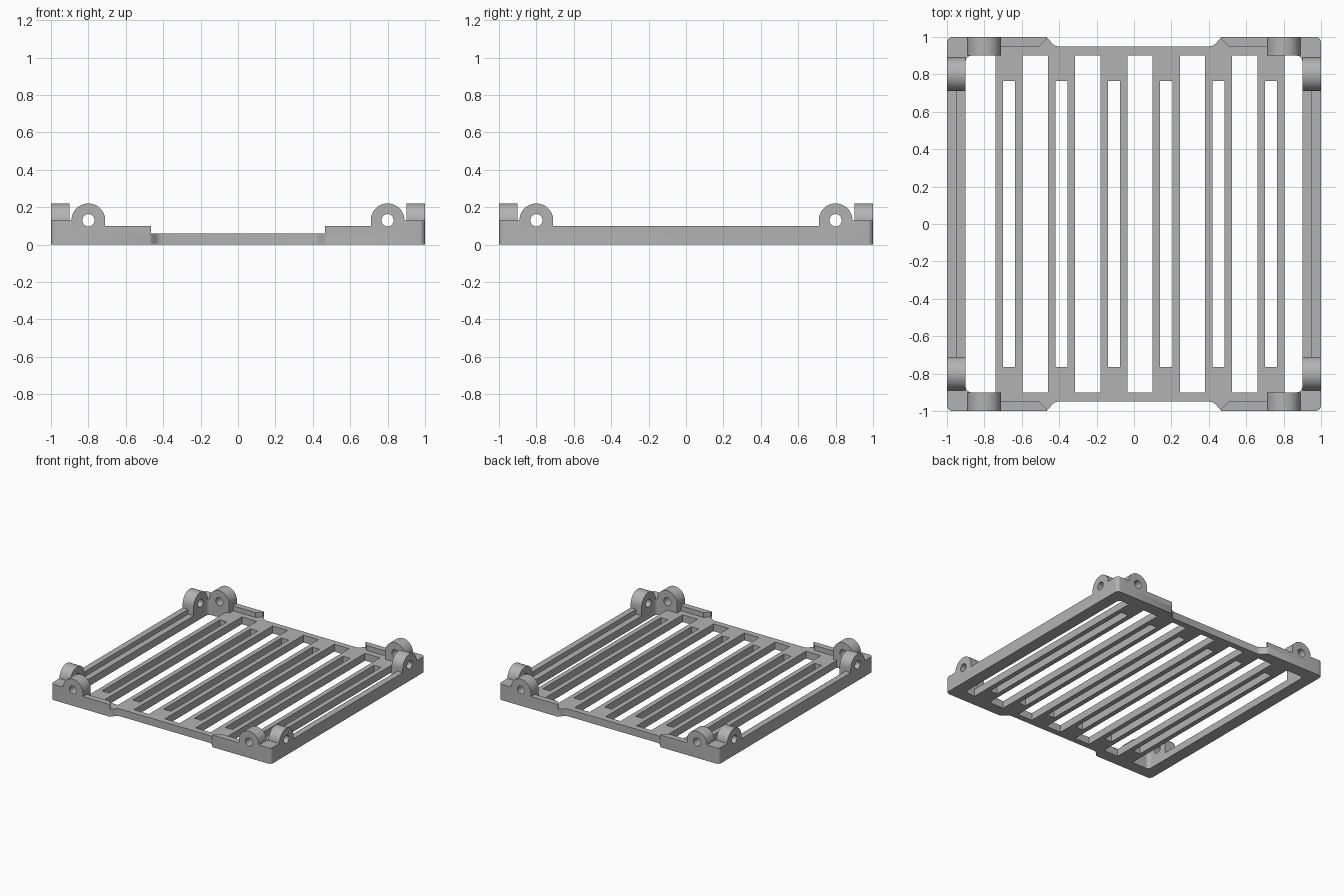
import bpy, bmesh
from math import sin, cos, pi, radians
from mathutils import Matrix, Vector

cube = bpy.data.objects.get("Cube")
if cube:
    bpy.data.objects.remove(cube)

GREY = (0.45, 0.45, 0.45, 1)
mat = bpy.data.materials.new("plain grey")
mat.use_nodes = True
mat.diffuse_color = GREY
mat.node_tree.nodes["Principled BSDF"].inputs["Base Color"].default_value = GREY

BASE, RIM, CORNER = 0.06, 0.10, 0.13    # heights of the floor, rim and corner
INNER, STEP = 0.90, 0.95                # inner edge of frame, inner edge of rim


def arc(cx, cy, r, a0, a1, n=8):
    return [(cx + r * cos(radians(a0 + (a1 - a0) * i / n)),
             cy + r * sin(radians(a0 + (a1 - a0) * i / n))) for i in range(n + 1)]


def rect(x0, x1, y0, y1):
    return [(x0, y0), (x1, y0), (x1, y1), (x0, y1)]


def prism(name, loops, z0, z1, matrix=Matrix()):
    """Extrude a flat outline (first loop) with holes (other loops)."""
    curve = bpy.data.curves.new(name, 'CURVE')
    curve.dimensions = '2D'
    curve.fill_mode = 'BOTH'
    curve.extrude = (z1 - z0) / 2
    for pts in loops:
        spline = curve.splines.new('POLY')
        spline.points.add(len(pts) - 1)
        for p, (x, y) in zip(spline.points, pts):
            p.co = (x, y, 0, 1)
        spline.use_cyclic_u = True
    temp = bpy.data.objects.new(name + " outline", curve)
    bpy.context.collection.objects.link(temp)
    dg = bpy.context.evaluated_depsgraph_get()
    mesh = bpy.data.meshes.new_from_object(temp.evaluated_get(dg))
    bpy.data.objects.remove(temp)
    bm = bmesh.new()
    bm.from_mesh(mesh)
    bmesh.ops.remove_doubles(bm, verts=bm.verts, dist=1e-5)
    bmesh.ops.transform(bm, verts=bm.verts,
                        matrix=matrix @ Matrix.Translation((0, 0, (z0 + z1) / 2)))
    bmesh.ops.recalc_face_normals(bm, faces=bm.faces)
    bm.to_mesh(mesh)
    bm.free()
    mesh.materials.clear()
    mesh.materials.append(mat)
    obj = bpy.data.objects.new(name, mesh)
    bpy.context.collection.objects.link(obj)
    bpy.ops.object.select_all(action='DESELECT')
    obj.select_set(True)
    bpy.context.view_layer.objects.active = obj
    bpy.ops.object.shade_smooth_by_angle(angle=radians(32))
    return obj


# Slatted floor: outline with rounded corners and a shallow recess front and back
quarter = arc(0.97, 0.97, 0.03, 0, 90) + [
    (0.475, 1), (0.465, 0.996), (0.45, 0.98), (0.435, 0.963), (0.42, 0.953), (0.405, STEP)]
half = quarter + [(-x, y) for x, y in reversed(quarter)]
outline = half + [(-x, -y) for x, y in half]

# Six bars, each with a narrow slot, separated by wide slots
bars = [(-0.74 + 0.28 * i, -0.595 + 0.28 * i) for i in range(6)]
holes = [rect(a + 0.04, a + 0.105, -0.765, 0.765) for a, b in bars]
holes += [rect(bars[i][1], bars[i + 1][0], -INNER, INNER) for i in range(5)]
f = INNER - 0.03
for sign, x in ((-1, -bars[0][0]), (1, bars[-1][1])):
    side = [(x, -INNER)] + arc(f, -f, 0.03, -90, 0) + arc(f, f, 0.03, 0, 90) + [(x, INNER)]
    holes.append([(sign * px, py) for px, py in side])
prism("slatted_floor", [outline] + holes, 0, BASE)

# Raised rim on the two long sides, and four short tapered pieces front and back
for sign, label in ((1, "left"), (-1, "right")):
    prism(label + "_rim", [rect(*sorted((sign * STEP, sign)), -0.71, 0.71)], BASE, RIM)
    for ysign, end in ((-1, "front"), (1, "back")):
        pts = [(0.71, 1), (0.465, 1), (0.465, 0.99), (0.505, STEP), (0.71, STEP)]
        prism(f"{end}_{label}_rim", [[(sign * x, ysign * y) for x, y in pts]], BASE, RIM)

# Corner blocks and pierced round lugs, repeated by quarter turns
corner = [(f, 1)] + arc(0.97, 0.97, 0.03, 90, 0) + [(1, f)] + arc(f, f, 0.03, 0, 90)
lug = [(0.09, BASE)] + arc(0, CORNER, 0.09, 0, 180, 24) + [(-0.09, BASE)]
pin_hole = arc(0, CORNER, 0.033, 0, 345, 23)
upright = Matrix.Rotation(pi / 2, 4, 'X')
for k, end in enumerate(("front", "left", "back", "right")):
    turn = Matrix.Rotation(k * pi / 2, 4, 'Z')
    prism(f"corner_block_{k + 1}", [corner], BASE, CORNER, turn)
    for sign in (-1, 1):
        place = turn @ Matrix.Translation((0.8 * sign, 0, 0)) @ upright
        prism(f"{end}_lug_{'a' if sign < 0 else 'b'}", [lug, pin_hole], INNER, 1, place)
